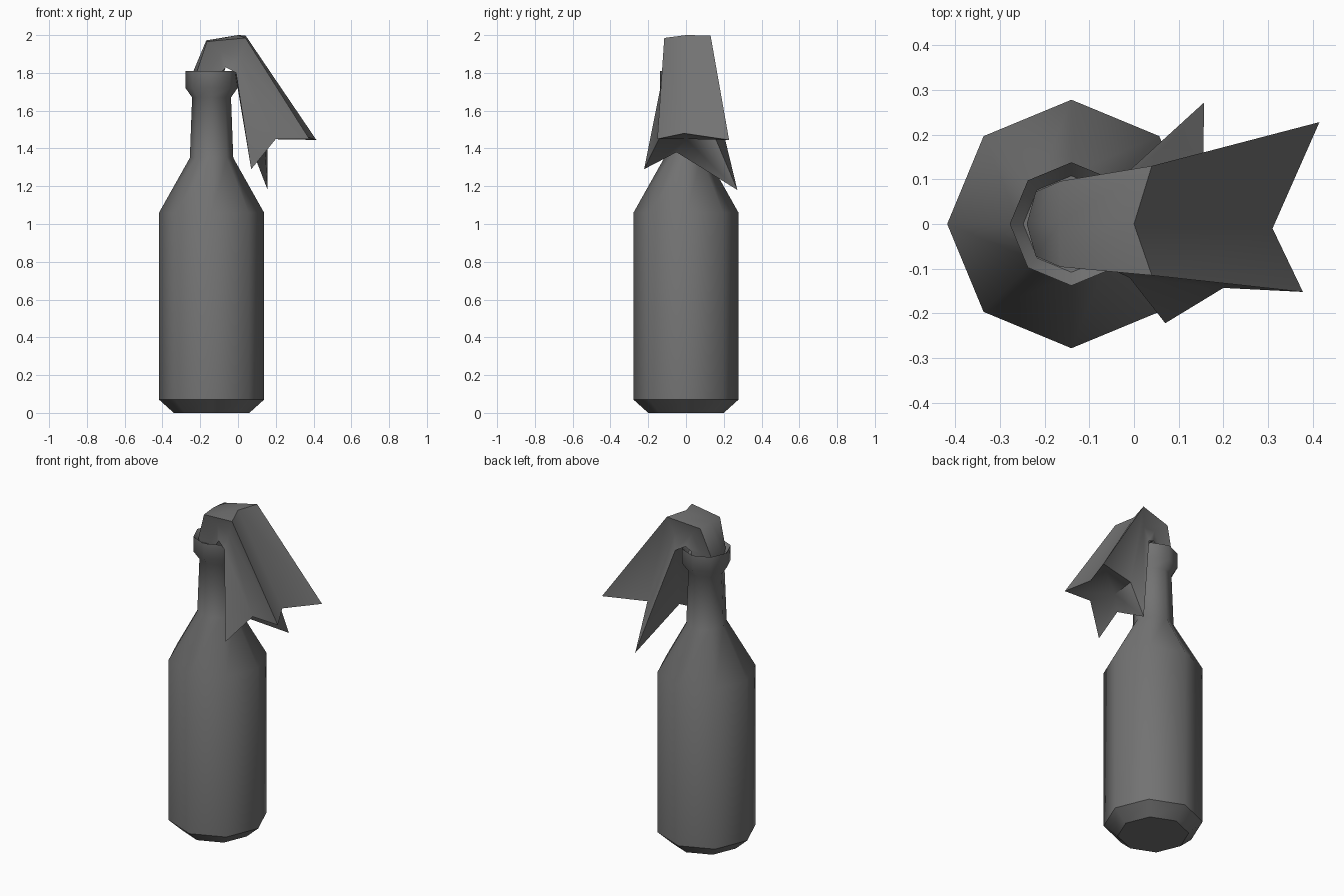
import bpy, bmesh, math

if "Cube" in bpy.data.objects:
    bpy.data.objects.remove(bpy.data.objects["Cube"])

AXIS_X = -0.14   # bottle stands left of centre
SIDES = 8

dark = bpy.data.materials.new("dark_grey")
dark.diffuse_color = (0.17, 0.17, 0.17, 1)
dark.use_nodes = True
dark.node_tree.nodes["Principled BSDF"].inputs["Base Color"].default_value = dark.diffuse_color


def finish(name, rings, angle, end_centre=None, sharp_rings=()):
    """Bridge closed rings into a skin, cap both ends and shade by angle."""
    bm = bmesh.new()
    loops = [[bm.verts.new(p) for p in ring] for ring in rings]
    for a, b in zip(loops, loops[1:]):
        for i in range(len(a)):
            j = (i + 1) % len(a)
            bm.faces.new((a[i], a[j], b[j], b[i]))
    bm.faces.new(loops[0])
    last = loops[-1]
    if end_centre:
        c = bm.verts.new(end_centre)
        for i in range(len(last)):
            bm.faces.new((last[i], last[(i + 1) % len(last)], c))
    else:
        bm.faces.new(last)
    bmesh.ops.recalc_face_normals(bm, faces=bm.faces)
    mesh = bpy.data.meshes.new(name)
    bm.to_mesh(mesh)
    bm.free()
    mesh.materials.append(dark)
    obj = bpy.data.objects.new(name, mesh)
    bpy.context.collection.objects.link(obj)
    bpy.ops.object.select_all(action='DESELECT')
    obj.select_set(True)
    bpy.context.view_layer.objects.active = obj
    bpy.ops.object.shade_smooth_by_angle(angle=math.radians(angle))
    # Keep chosen rings crisp
    for e in mesh.edges:
        ring_a, ring_b = (v // SIDES for v in e.vertices)
        if ring_a == ring_b and ring_a in sharp_rings:
            e.use_edge_sharp = True
    return obj


def circle(r, z):
    return [(AXIS_X + r * math.cos(2 * math.pi * i / SIDES),
             r * math.sin(2 * math.pi * i / SIDES), z) for i in range(SIDES)]


# Bottle: eight-sided lathe, ending in a shallow hollow mouth
profile = [(0.20, 0), (0.278, 0.07), (0.278, 1.06), (0.115, 1.35), (0.103, 1.67),
           (0.138, 1.72), (0.138, 1.81), (0.108, 1.775)]
finish("bottle", [circle(r, z) for r, z in profile], 46, sharp_rings=(0, 1, 6))


def fold(top_mid, top, side, bottom, bottom_mid):
    """Symmetric rag section; corners are (x, half width, z), middles (x, z)."""
    def at(p, s):
        return (p[0], s * p[1], p[2])
    return [(top_mid[0], 0, top_mid[1]), at(top, 1), at(side, 1), at(bottom, 1),
            (bottom_mid[0], 0, bottom_mid[1]), at(bottom, -1), at(side, -1), at(top, -1)]


# Rag: folded tube leaving the mouth, bending over and flaring to four tips
bend = fold((0.0, 2.0), (0.04, 0.13, 1.998), (0.01, 0.10, 1.89),
            (-0.01, 0.12, 1.80), (-0.02, 1.83))
bend[7] = (0.04, -0.115, 1.985)
rag_rings = [
    fold((-0.235, 1.74), (-0.215, 0.065, 1.74), (-0.15, 0.06, 1.74),
         (-0.09, 0.07, 1.74), (-0.07, 1.74)),
    fold((-0.24, 1.80), (-0.22, 0.072, 1.80), (-0.15, 0.065, 1.80),
         (-0.09, 0.08, 1.80), (-0.075, 1.80)),
    fold((-0.168, 1.972), (-0.165, 0.096, 1.966), (-0.09, 0.07, 1.91),
         (-0.065, 0.095, 1.83), (-0.065, 1.84)),
    bend,
    [(0.31, -0.01, 1.48), (0.415, 0.228, 1.445), (0.155, 0.155, 1.455),
     (0.157, 0.272, 1.18), (0.08, -0.05, 1.38), (0.07, -0.222, 1.29),
     (0.20, -0.143, 1.45), (0.378, -0.152, 1.45)],
]
finish("rag", rag_rings, 65, end_centre=(0.14, 0.0, 1.45))
